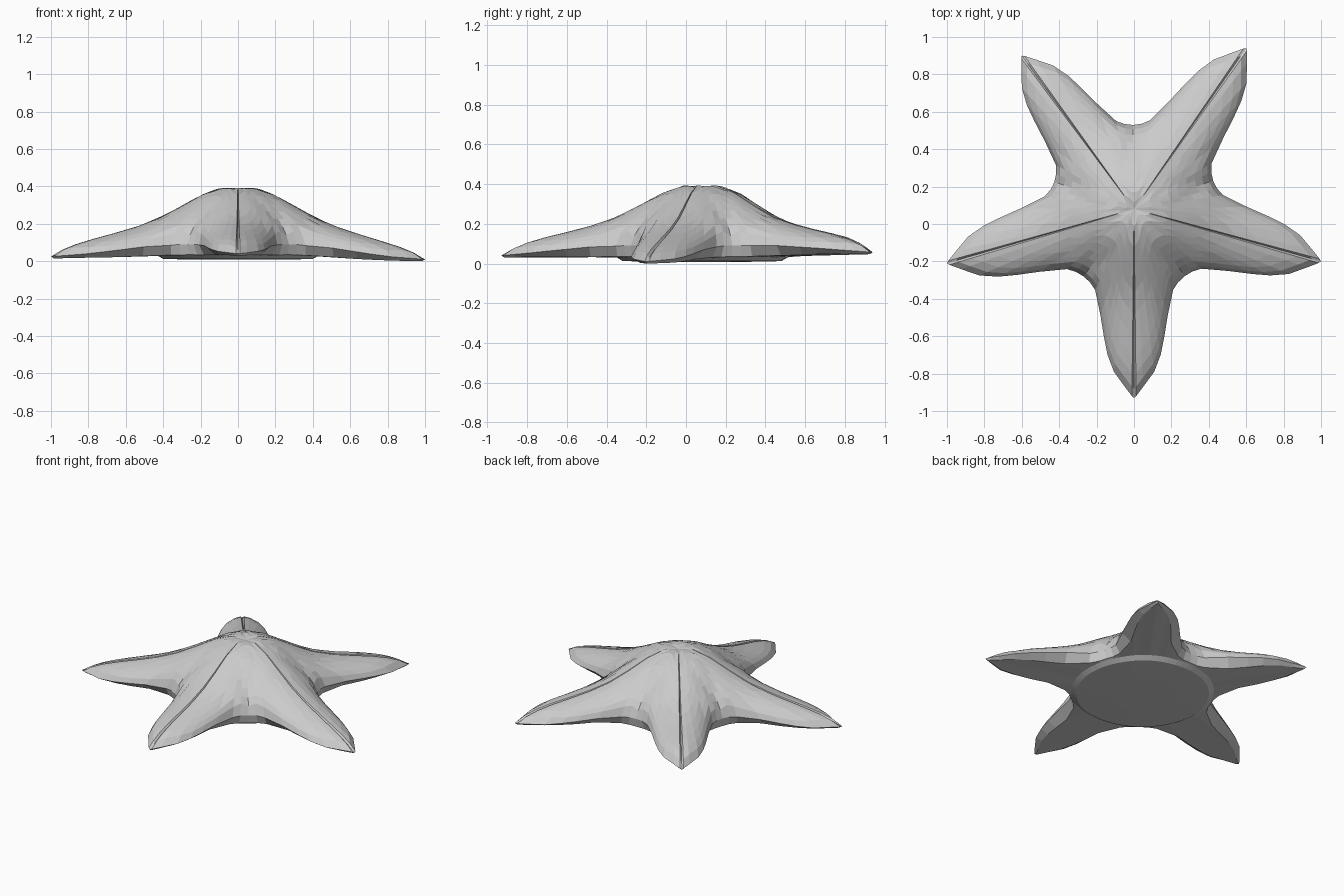
import bpy, bmesh, math

if "Cube" in bpy.data.objects:
    bpy.data.objects.remove(bpy.data.objects["Cube"])

CENTRE = (0.0, 0.08)
TIPS = [(0, -0.93), (1, -0.2), (0.6, 0.94), (-0.6, 0.9), (-1, -0.21)]
LIFT = [0.02, -0.01, 0.037, 0.037, 0.005]      # how far each arm curls up

# arm half outline (distance along arm, half width), valley to tip
HALF = [(.364, .264), (.395, .23), (.435, .203), (.57, .175), (.69, .156),
        (.78, .138), (.87, .105), (.95, .048), (1.0, .011)]
RIDGE = [(0, .4), (.1, .403), (.2, .365), (.32, .3), (.42, .247), (.52, .205),
         (.62, .172), (.72, .144), (.83, .112), (.93, .078), (1.01, .03)]
DOME = [(0, .4), (.1, .4), (.2, .36), (.28, .305), (.36, .232), (.42, .165), (.45, .1)]
EDGE = [(.364, .095), (.5, .095), (.7, .066), (.85, .045), (1.01, .03)]


def lerp(table, x):
    if x <= table[0][0]:
        return table[0][1]
    for (a, p), (b, q) in zip(table, table[1:]):
        if x <= b:
            return p + (q - p) * (x - a) / (b - a)
    return table[-1][1]


def top_height(s, v):
    u = min(1.0, abs(v) / max(lerp(HALF, s), .011))
    e = lerp(EDGE, s)
    arm = e + max(0, lerp(RIDGE, s) - e) * (1 - u * u) ** 0.6
    return max(arm, lerp(DOME, math.hypot(s, v)) if math.hypot(s, v) < .46 else 0)


polar = [(math.atan2(y - CENTRE[1], x), math.hypot(x, y - CENTRE[1])) for x, y in TIPS]

# rays around the body: arm index, distance along arm, offset across it
rays = []
for i in range(5):
    line = [(s, -v) for s, v in HALF] + [(1.01, 0)] + [(s, v) for s, v in HALF[:0:-1]]
    rays += [(i, s, v) for s, v in line]

bm = bmesh.new()


def point(i, s, v, z):
    """Vertex from arm coordinates, bent to the arm's own direction and length."""
    a, length = polar[i]
    if v > 0:
        gap = (polar[(i + 1) % 5][0] - a) % (2 * math.pi)
    else:
        gap = (a - polar[i - 1][0]) % (2 * math.pi)
    ang = a + math.atan2(v, s) * gap / math.radians(72)
    r = math.hypot(s, v)
    if r > .45:
        r = .45 + (r - .45) * (length - .45) / .56
    z += LIFT[i] * min(1, max(0, (s - .38) / .45))
    return bm.verts.new((CENTRE[0] + r * math.cos(ang), CENTRE[1] + r * math.sin(ang), z))


rings = []
# upper skin with a fine groove along every arm
for t in (.09, .2, .32, .44, .56, .68, .79, .88, .95, 1):
    ring = []
    for i, s, v in rays:
        z = top_height(t * s, t * v)
        if v == 0 and .1 < t < .97:
            z -= .012
        ring.append(point(i, t * s, t * v, z))
    rings.append(ring)

# sloping arm flanks and narrower arm underside
TAPER = [(.364, .97), (.42, .9), (.57, .7), (.9, .7)]
KEEL = [(.364, .045), (.5, .04), (.7, .028), (1, .02)]
rings.append([point(i, s * .985, v * lerp(TAPER, s), lerp(KEEL, s)) for i, s, v in rays])

# raised disc under the body
for r, z in ((.43, .04), (.4, .022), (.2, .018)):
    rings.append([point(i, s * r / math.hypot(s, v), v * r / math.hypot(s, v), z)
                  for i, s, v in rays])

n = len(rays)
for lo, hi in zip(rings, rings[1:]):
    for k in range(n):
        m = (k + 1) % n
        bm.faces.new((lo[k], hi[k], hi[m], lo[m]))
for ring, z in ((rings[0], .392), (rings[-1], .018)):
    c = bm.verts.new((*CENTRE, z))
    for k in range(n):
        bm.faces.new((c, ring[k], ring[(k + 1) % n]))

# rest on the ground
low = min(v.co.z for v in bm.verts)
for v in bm.verts:
    v.co.z -= low
bmesh.ops.recalc_face_normals(bm, faces=bm.faces)
mesh = bpy.data.meshes.new("starfish_body")
bm.to_mesh(mesh)
bm.free()
bpy.context.collection.objects.link(bpy.data.objects.new("starfish_body", mesh))
